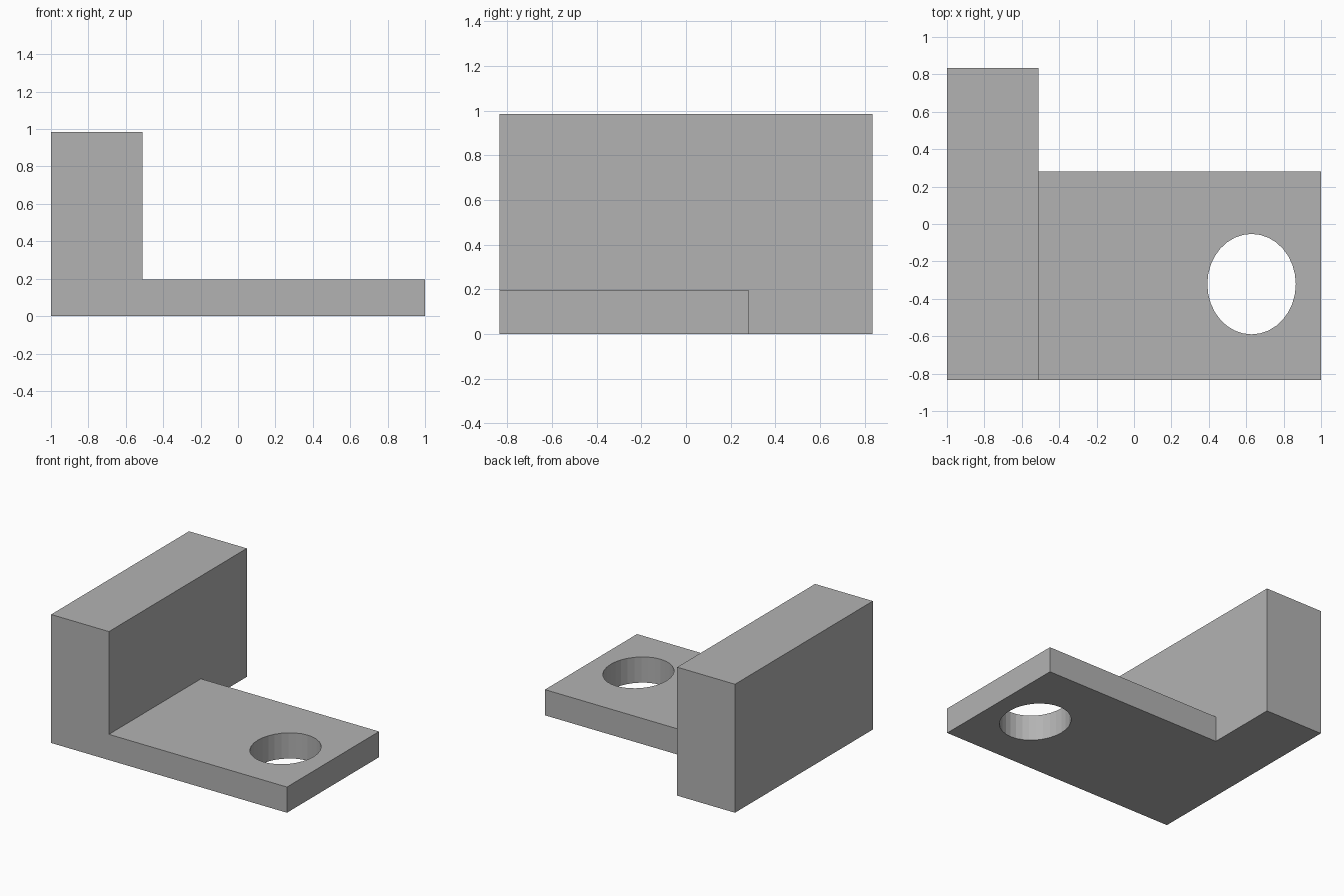
import bpy

# Remove the default cube
cube = bpy.data.objects.get("Cube")
if cube:
    bpy.data.objects.remove(cube, do_unlink=True)

grey = bpy.data.materials.new("plain_grey")
grey.use_nodes = True
colour = (0.45, 0.45, 0.45, 1)
grey.diffuse_color = colour
grey.node_tree.nodes["Principled BSDF"].inputs["Base Color"].default_value = colour


def finish(name, low, high):
    """Name the active primitive and fit it between two corners."""
    ob = bpy.context.object
    ob.name = name
    ob.location = [(a + b) / 2 for a, b in zip(low, high)]
    ob.scale = [b - a for a, b in zip(low, high)]
    bpy.ops.object.transform_apply(location=True, rotation=True, scale=True)
    ob.data.materials.append(grey)
    return ob


def boolean(target, tool, operation):
    """Apply a boolean and keep the tool as a hidden helper."""
    mod = target.modifiers.new(operation.title(), "BOOLEAN")
    mod.operation = operation
    mod.solver = "EXACT"
    mod.object = tool
    bpy.context.view_layer.objects.active = target
    bpy.ops.object.modifier_apply(modifier=mod.name)
    bpy.data.objects.remove(tool, do_unlink=True)


# Upright wall along the left edge
bpy.ops.mesh.primitive_cube_add(size=1)
bracket = finish("bracket", (-1, -0.835, 0), (-0.51, 0.835, 0.985))

# Base plate, overlapping into the wall so they fuse into one solid
bpy.ops.mesh.primitive_cube_add(size=1)
plate = finish("base_plate", (-0.75, -0.835, 0), (1, 0.28, 0.197))
boolean(bracket, plate, "UNION")

# Oval through hole near the free end
bpy.ops.mesh.primitive_cylinder_add(vertices=32, radius=0.5, depth=1)
hole = finish("hole_cutter", (0.392, -0.59, -0.1), (0.865, -0.053, 0.4))
boolean(bracket, hole, "DIFFERENCE")
